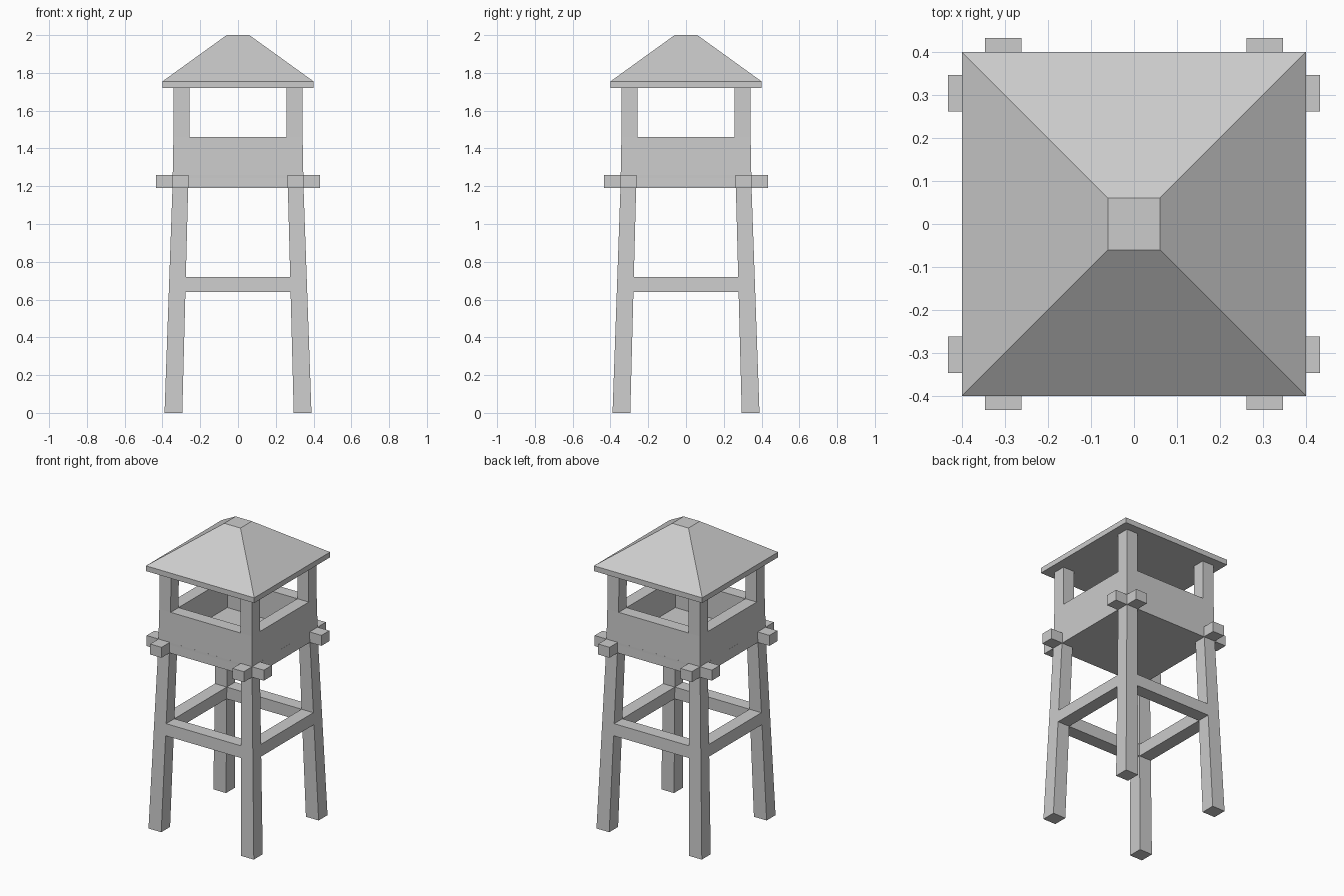
import bpy
import bmesh
from math import pi
from mathutils import Matrix

cube = bpy.data.objects.get("Cube")
if cube:
    bpy.data.objects.remove(cube, do_unlink=True)

grey = bpy.data.materials.new("plain grey")
grey.use_nodes = True
colour = (0.6, 0.6, 0.6, 1)
grey.diffuse_color = colour
grey.node_tree.nodes["Principled BSDF"].inputs["Base Color"].default_value = colour

# Leaning post profile: height, outer offset, inner offset
PROFILE = [(0, 0.389, 0.295), (1.19, 0.347, 0.264), (1.46, 0.342, 0.258), (1.72, 0.341, 0.257)]


def post_at(z):
    """Outer and inner offset of the posts at height z."""
    for (z0, o0, i0), (z1, o1, i1) in zip(PROFILE, PROFILE[1:]):
        if z <= z1:
            t = (z - z0) / (z1 - z0)
            return o0 + (o1 - o0) * t, i0 + (i1 - i0) * t


def loft(name, sections, turn=0):
    """Stack rectangles (z, x0, x1, y0, y1) into a closed solid."""
    bm = bmesh.new()
    rings = []
    for z, x0, x1, y0, y1 in sections:
        corners = [(x0, y0), (x1, y0), (x1, y1), (x0, y1)]
        rings.append([bm.verts.new((x, y, z)) for x, y in corners])
    bm.faces.new(rings[0][::-1])
    bm.faces.new(rings[-1])
    for low, high in zip(rings, rings[1:]):
        for i in range(4):
            j = (i + 1) % 4
            bm.faces.new((low[i], low[j], high[j], high[i]))
    bm.transform(Matrix.Rotation(turn * pi / 2, 4, "Z"))
    bmesh.ops.recalc_face_normals(bm, faces=bm.faces[:])
    mesh = bpy.data.meshes.new(name)
    bm.to_mesh(mesh)
    bm.free()
    mesh.materials.append(grey)
    obj = bpy.data.objects.new(name, mesh)
    bpy.context.collection.objects.link(obj)
    return obj


def panel(name, z0, z1, turn):
    """Board between two posts, flush with them inside and out."""
    sections = []
    for z in (z0, z1):
        outer, inner = post_at(z)
        sections.append((z, -inner, inner, -outer, -inner))
    loft(name, sections, turn)


sides = ["front", "left", "back", "right"]
corners = ["front_left", "back_left", "back_right", "front_right"]
for k in range(4):
    # Corner posts running from the ground to the roof
    loft(corners[k] + "_post", [(z, i, o, -o, -i) for z, o, i in PROFILE], k)
    # Cross braces and cabin walls
    panel(sides[k] + "_brace", 0.64, 0.72, k)
    panel(sides[k] + "_wall", 1.19, 1.46, k)
    # Platform beams sticking out past the corners
    loft(sides[k] + "_beam", [(z, -0.433, 0.433, -0.346, -0.262) for z in (1.19, 1.26)], k)

# Cabin floor
loft("floor", [(z, -0.265, 0.265, -0.265, 0.265) for z in (1.19, 1.26)])

# Hipped roof with an upright eave and a flat cap
loft("roof", [(z, -r, r, -r, r) for z, r in ((1.72, 0.4), (1.755, 0.4), (2, 0.06))])
